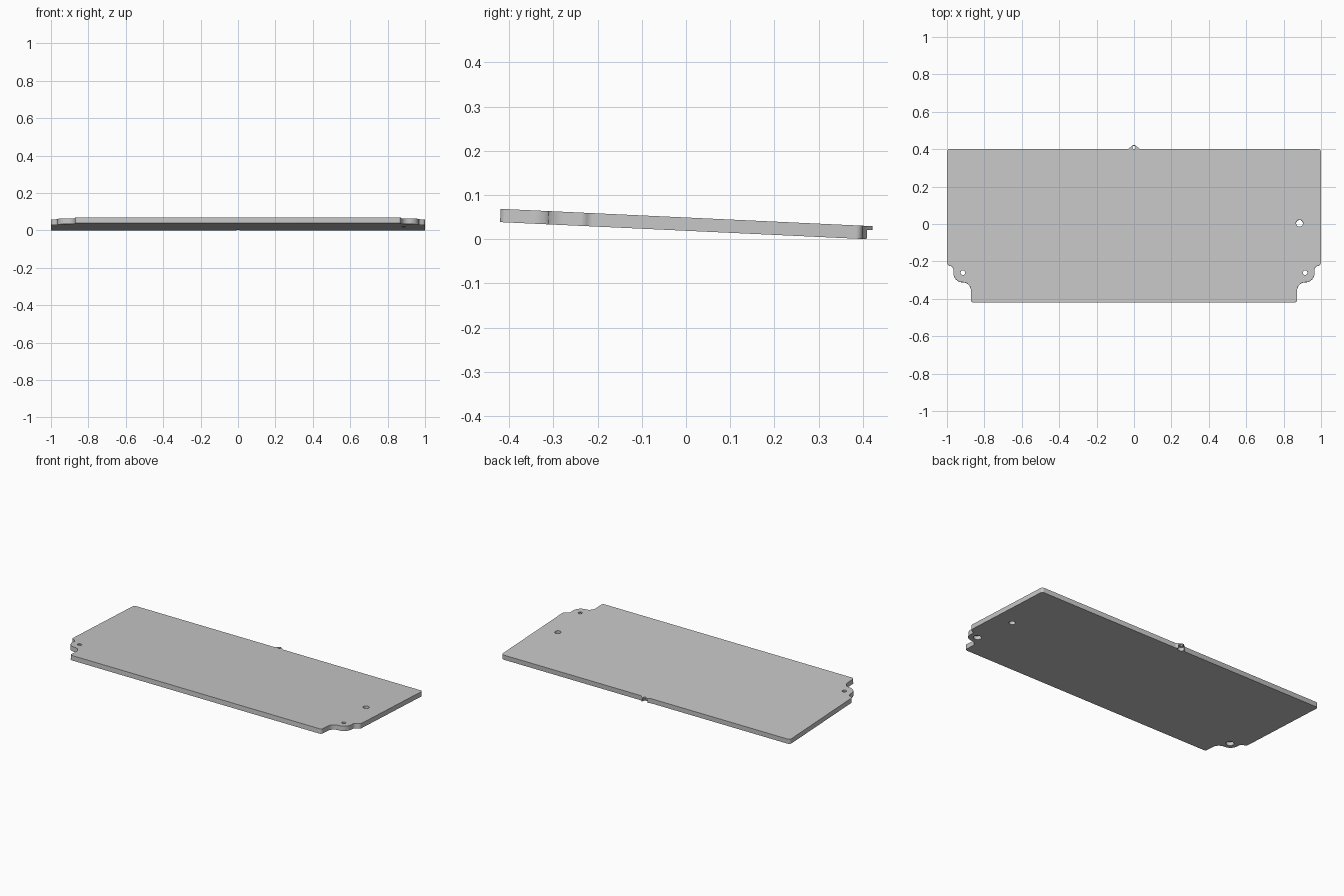
import bpy, bmesh, math

if "Cube" in bpy.data.objects:
    bpy.data.objects.remove(bpy.data.objects["Cube"], do_unlink=True)

THICK = 0.03
LIP = 0.009

# Single plain grey
grey = bpy.data.materials.new("light_grey")
grey.use_nodes = True
colour = (0.57, 0.57, 0.57, 1)
grey.diffuse_color = colour
grey.node_tree.nodes["Principled BSDF"].inputs["Base Color"].default_value = colour


def arc(cx, cy, r, start, end, steps=10):
    angles = [math.radians(start + (end - start) * i / steps) for i in range(steps + 1)]
    return [(cx + r * math.cos(a), cy + r * math.sin(a)) for a in angles]


def prism(name, outline, z0, z1):
    bm = bmesh.new()
    face = bm.faces.new([bm.verts.new((x, y, z0)) for x, y in outline])
    top = bmesh.ops.extrude_face_region(bm, geom=[face])["geom"]
    verts = [v for v in top if isinstance(v, bmesh.types.BMVert)]
    bmesh.ops.translate(bm, verts=verts, vec=(0, 0, z1 - z0))
    bmesh.ops.recalc_face_normals(bm, faces=bm.faces)
    mesh = bpy.data.meshes.new(name)
    bm.to_mesh(mesh)
    bm.free()
    mesh.materials.append(grey)
    obj = bpy.data.objects.new(name, mesh)
    bpy.context.collection.objects.link(obj)
    return obj


def drill(target, x, y, r, z0, z1):
    cutter = prism("hole_cutter", arc(x, y, r, 0, 345, 23), z0, z1)
    cutter.hide_render = True
    mod = target.modifiers.new("hole", "BOOLEAN")
    mod.operation = "DIFFERENCE"
    mod.solver = "EXACT"
    mod.object = cutter
    bpy.ops.object.modifier_apply(modifier=mod.name)
    bpy.data.objects.remove(cutter, do_unlink=True)


# Half outline, from the front corner round to the back tab
half = arc(0.857, -0.406, 0.015, -90, 0, 6)      # front corner
half += arc(0.915, -0.356, 0.043, 180, 90)       # inner scoop
half += arc(0.915, -0.262, 0.051, -90, 0)        # screw ear
half += arc(0.986, -0.245, 0.020, 180, 100, 6)   # outer scoop
half += arc(0.980, -0.205, 0.020, -80, 0, 6)     # shoulder
half += arc(0.985, 0.384, 0.015, 0, 90, 6)       # back corner
half += [(0.04, 0.399), (0.033, 0.4), (0.026, 0.404), (0.02, 0.409)]
half += arc(0, 0.407, 0.0145, 35, 80, 5)         # back tab
outline = half + [(-x, y) for x, y in reversed(half)]

plate = prism("cover_plate", outline, 0, THICK)
bpy.context.view_layer.objects.active = plate
plate.select_set(True)

# Screw holes, counterbored from below so a thin lip remains on top
for x, y, hole, bore in ((0.915, -0.262, 0.0125, 0.023),
                         (-0.915, -0.262, 0.0125, 0.023),
                         (0, 0.408, 0.009, 0.02)):
    drill(plate, x, y, hole, -0.02, 0.05)
    drill(plate, x, y, bore, -0.02, THICK - LIP)

# Plain through hole
drill(plate, 0.885, 0.003, 0.0185, -0.02, 0.05)

bpy.ops.object.shade_smooth_by_angle(angle=math.radians(30))

# Lean the plate down towards the back
plate.rotation_euler.x = -math.atan(0.0465)
plate.location.z = 0.0192
